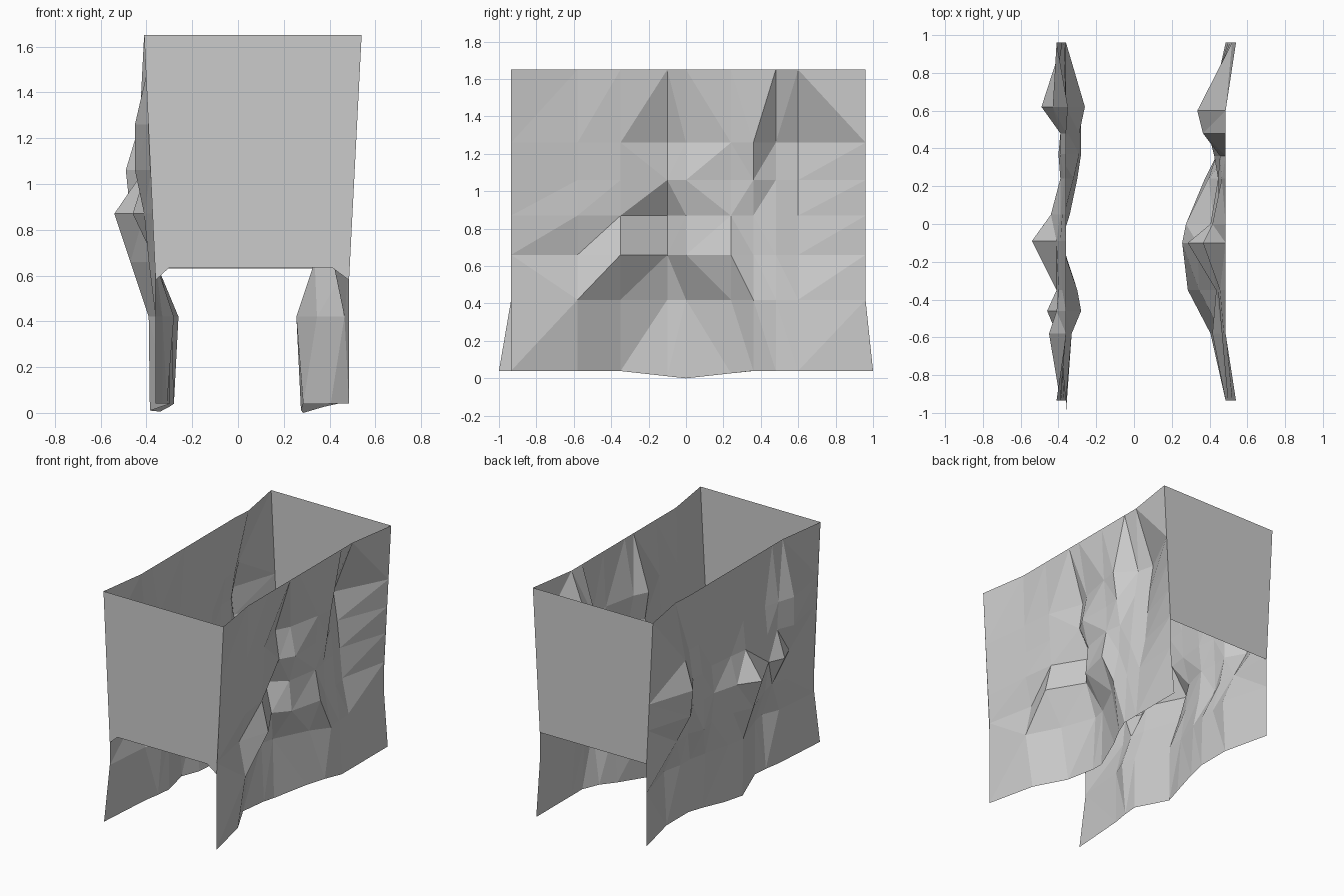
import bpy
import bmesh

old = bpy.data.objects.get("Cube")
if old:
    bpy.data.objects.remove(old, do_unlink=True)

grey = bpy.data.materials.new("plain_grey")
grey.use_nodes = True
colour = (0.6, 0.6, 0.6, 1)
grey.diffuse_color = colour
grey.node_tree.nodes["Principled BSDF"].inputs["Base Color"].default_value = colour

HEIGHTS = [1.65, 1.26, 1.06, 0.87, 0.66, 0.42, 0.04]


def finish(name, bm):
    """Store a bmesh as a flat-shaded object."""
    mesh = bpy.data.meshes.new(name)
    bm.to_mesh(mesh)
    bm.free()
    mesh.materials.append(grey)
    obj = bpy.data.objects.new(name, mesh)
    bpy.context.collection.objects.link(obj)
    return obj


def crumpled_wall(name, side, base, depths, relief, long_end):
    """Sheet on one side; relief is the outward push in hundredths."""
    bm = bmesh.new()
    grid = []
    for z, pushes in zip(HEIGHTS, relief):
        row = []
        bottom = z == HEIGHTS[-1]
        for y, push in zip(depths, pushes):
            vy, vz = y, z
            if bottom:
                # the hem sags in the middle and one corner flares out
                vz = z * min(1, abs(y) / 0.36)
                if y * long_end > 0.9:
                    vy = long_end
            row.append(bm.verts.new((side * (base + push / 100), vy, vz)))
        grid.append(row)
    for upper, lower in zip(grid, grid[1:]):
        for i in range(len(depths) - 1):
            a, b, c, d = upper[i], lower[i], lower[i + 1], upper[i + 1]
            # fold each cell along its shorter diagonal
            if (a.co - c.co).length < (b.co - d.co).length:
                cells = [(a, b, c), (a, c, d)]
            else:
                cells = [(a, b, d), (b, c, d)]
            for cell in cells:
                bm.faces.new(cell if side > 0 else cell[::-1])
    return finish(name, bm)


def end_panel(name, y, outline):
    """Flat panel hanging across one end."""
    bm = bmesh.new()
    face = bm.faces.new([bm.verts.new((x, y, z)) for x, z in outline])
    face.normal_update()
    if face.normal.y * y < 0:
        face.normal_flip()
    return finish(name, bm)


# Side walls
crumpled_wall(
    "left_wall", 1, 0.485,
    [-0.935, -0.58, -0.35, -0.1, 0, 0.24, 0.36, 0.48, 0.6, 0.96],
    [[5.5, 0, 0, 0, 0, 0, 0, 0, 0, 5.5],
     [3.4, -1, -3, -12, -7, -2, 0, -12, -15, 3.4],
     [2.3, -2, -4, -9, -3, -4, -3, -9, -12, 2.3],
     [1.2, -2, -5, -20, -8, -4, -6, -7, -10, 1.2],
     [0, -7, 0, -15, -6, 0, -5, -5, -8, 0],
     [0, -2, -14, -23, -21, -9, 0, -2, -3, 0],
     [0, -8, -20, -21, -20, -11, -5, 0, 0, 0]],
    1)
crumpled_wall(
    "right_wall", -1, 0.36,
    [-0.935, -0.58, -0.46, -0.35, -0.09, 0.05, 0.24, 0.37, 0.48, 0.62, 0.96],
    [[5, 0, 0, 0, 0, 0, 0, 0, 0, -1, 5],
     [3, 9, 5, 2, 3, 2, 0, 0, 0, 7, 3],
     [2, 9, 4, 4, 5, 3, 1, 3, 3, 13, 2],
     [1, 5, 10, 5, 18, 8, 3, 4, 3, 11, 1],
     [0, 3, 0, 2, 11, 5, 1, 4, -1, 0, 0],
     [0, -3, -8, -6, 3, 1, -4, -7, -7, -10, 0],
     [0, -3, -5, -6, 2.5, -2, -6, -8, -8, -8, 0]],
    -1)

# End panels
top = [(-0.41, 1.65), (0.54, 1.65)]
end_panel("front_panel", -0.935,
          top + [(0.485, 0.58), (0.41, 0.635), (-0.3, 0.635), (-0.36, 0.58)])
end_panel("back_panel", 0.96, top + [(0.485, 0.63), (-0.36, 0.63)])
